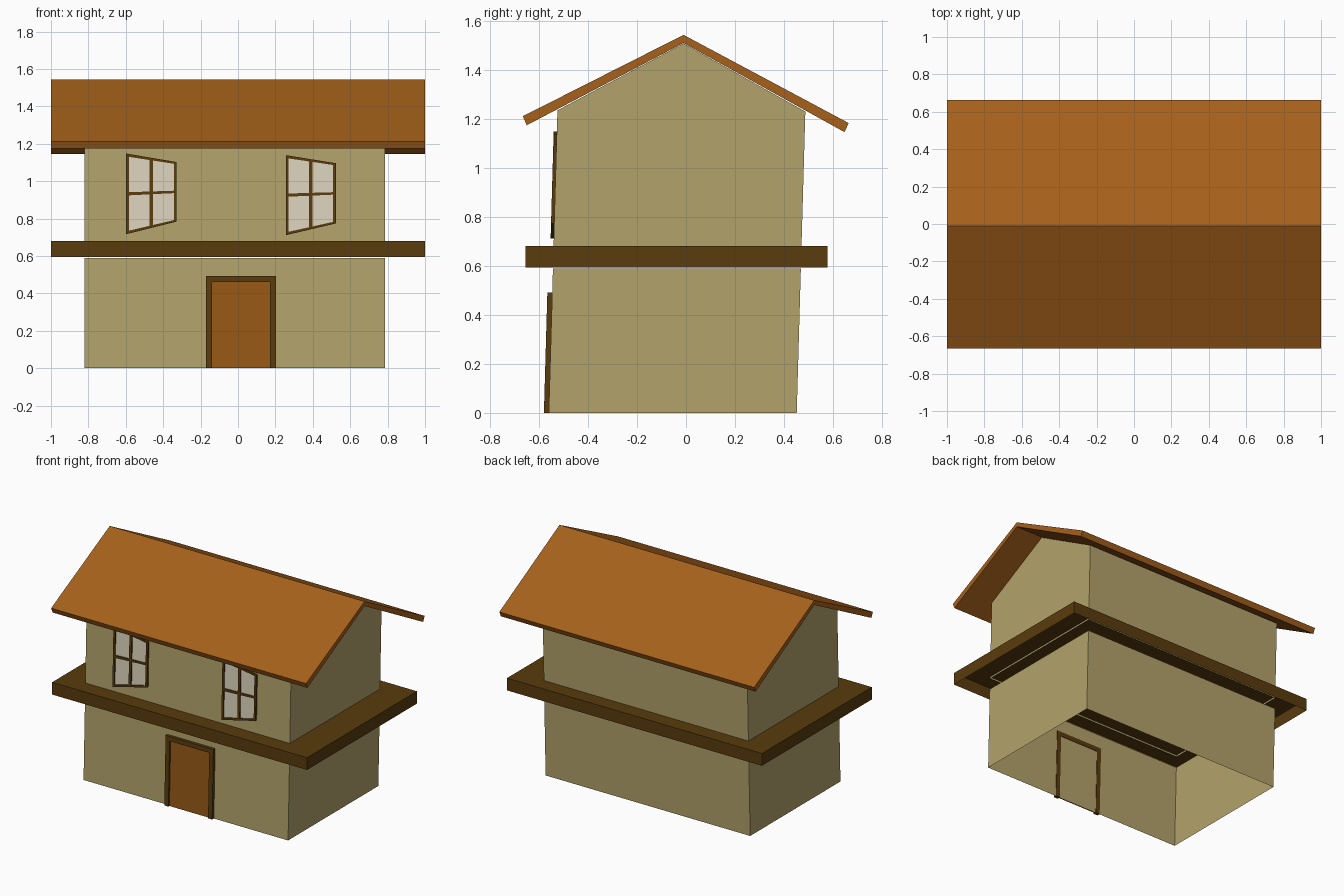
import bpy, bmesh

if "Cube" in bpy.data.objects:
    bpy.data.objects.remove(bpy.data.objects["Cube"])


def material(name, rgb):
    m = bpy.data.materials.new(name)
    m.diffuse_color = (*rgb, 1)
    m.use_nodes = True
    m.node_tree.nodes["Principled BSDF"].inputs["Base Color"].default_value = m.diffuse_color
    return m


WALL = material("plaster", (0.45, 0.37, 0.15))
ROOF = material("roof_orange", (0.38, 0.119, 0.011))
TRIM = material("dark_wood", (0.10, 0.045, 0.004))
DOOR = material("door_wood", (0.31, 0.10, 0.008))
PANE = material("window_pane", (0.73, 0.66, 0.51))

LEAN = 0.0286                 # the walls lean slightly backwards
X0, X1 = -0.82, 0.785         # wall extent in x


def front(z):
    return -0.56 + LEAN * z


def back(z):
    return 0.452 + LEAN * z


def make(name, verts, faces, mat):
    bm = bmesh.new()
    vs = [bm.verts.new(v) for v in verts]
    for f in faces:
        bm.faces.new([vs[i] for i in f])
    bmesh.ops.recalc_face_normals(bm, faces=bm.faces)
    me = bpy.data.meshes.new(name)
    bm.to_mesh(me)
    bm.free()
    me.materials.append(mat)
    ob = bpy.data.objects.new(name, me)
    bpy.context.collection.objects.link(ob)
    return ob


def extrude_x(name, profile, x0, x1, mat, skip=()):
    """Extrude a (y, z) profile along x; sides listed in skip stay open."""
    n = len(profile)
    verts = [(x, y, z) for x in (x0, x1) for y, z in profile]
    faces = [(i, (i + 1) % n, (i + 1) % n + n, i + n) for i in range(n) if i not in skip]
    faces += [tuple(range(n)), tuple(range(n, 2 * n))]
    return make(name, verts, faces, mat)


def wall_slabs(name, polys, out, inn, mat):
    """Flat (x, z) outlines raised from the leaning front wall."""
    verts, faces = [], []
    for p in polys:
        b, n = len(verts), len(p)
        verts += [(x, front(z) - d, z) for d in (out, inn) for x, z in p]
        faces += [tuple(b + i for i in range(n)), tuple(b + n + i for i in range(n))]
        faces += [(b + i, b + (i + 1) % n, b + n + (i + 1) % n, b + n + i) for i in range(n)]
    return make(name, verts, faces, mat)


# ground floor: open at top and bottom
extrude_x("lower_walls", [(front(0), 0), (front(0.589), 0.589),
                          (back(0.589), 0.589), (back(0), 0)], X0, X1, WALL, skip=(1, 3))

# upper floor with gables: open underneath and below the roof
extrude_x("upper_walls", [(front(0.668), 0.668), (front(1.235), 1.235), (-0.01, 1.508),
                          (back(1.23), 1.23), (back(0.668), 0.668)],
          X0, X1, WALL, skip=(1, 2, 4))

# ledge between the floors: top sheet with a skirt, open below
B0, B1, BZ0, BZ1 = -0.655, 0.578, 0.594, 0.681
extrude_x("floor_ledge", [(B0, BZ0), (B0, BZ1), (B1, BZ1), (B1, BZ0)], -1, 1, TRIM, skip=(3,))

# gabled roof
extrude_roof = [(-0.666, 1.211), (-0.01, 1.543), (0.664, 1.183),
                (0.647, 1.146), (-0.01, 1.51), (-0.65, 1.174)]
n = len(extrude_roof)
make("roof", [(x, y, z) for x in (-1, 1) for y, z in extrude_roof],
     [(i, (i + 1) % n, (i + 1) % n + n, i + n) for i in range(n)]
     + [(0, 1, 4, 5), (1, 2, 3, 4), (6, 7, 10, 11), (7, 8, 9, 10)], ROOF)

# door and its frame
DL, DR, DT, W = -0.172, 0.203, 0.492, 0.032
wall_slabs("door_frame", [
    [(DL, 0), (DL + W, 0), (DL + W, DT - W), (DL, DT)],
    [(DR - W, 0), (DR, 0), (DR, DT), (DR - W, DT - W)],
    [(DL, DT), (DL + W, DT - W), (DR - W, DT - W), (DR, DT)]], 0.02, -0.003, TRIM)
wall_slabs("door", [[(DL + W, 0), (DR - W, 0), (DR - W, DT - W), (DL + W, DT - W)]],
           0.008, 0.001, DOOR)


# windows: tapered outline, frame and cross bars
def window(name, xl, xr, left, right):
    def point(u, v):
        lo = left[0] + (right[0] - left[0]) * u
        hi = left[1] + (right[1] - left[1]) * u
        return (xl + (xr - xl) * u, lo + (hi - lo) * v)

    def bar(u0, u1, v0, v1):
        return [point(u0, v0), point(u1, v0), point(u1, v1), point(u0, v1)]

    a, b = 0.055, 0.036
    wall_slabs(name + "_frame", [
        bar(0, a, 0, 1), bar(1 - a, 1, 0, 1),
        bar(a, 1 - a, 0, b), bar(a, 1 - a, 1 - b, 1),
        bar(0.465, 0.535, b, 1 - b),
        bar(a, 0.465, 0.48, 0.52), bar(0.535, 1 - a, 0.48, 0.52)], 0.013, 0.0, TRIM)
    wall_slabs(name + "_pane", [bar(a, 1 - a, b, 1 - b)], 0.005, 0.001, PANE)


window("left_window", -0.599, -0.328, (0.716, 1.148), (0.784, 1.102))
window("right_window", 0.256, 0.523, (0.711, 1.139), (0.774, 1.096))
